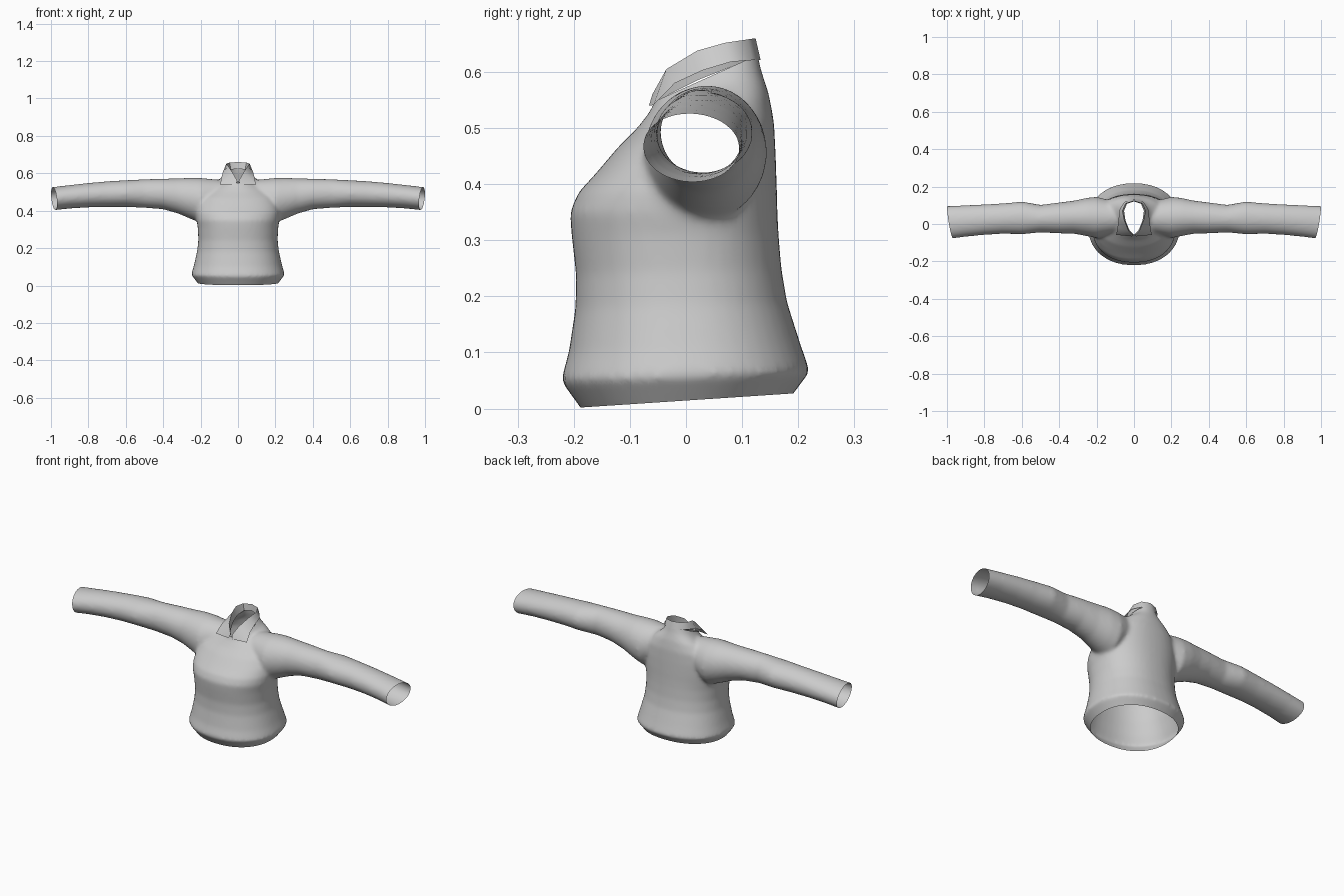
import bpy, bmesh, math
from mathutils import Vector

if "Cube" in bpy.data.objects:
    bpy.data.objects.remove(bpy.data.objects["Cube"])

cloth = bpy.data.materials.new("grey cloth")
cloth.diffuse_color = (0.6, 0.6, 0.6, 1)
cloth.use_nodes = True
cloth.node_tree.nodes["Principled BSDF"].inputs["Base Color"].default_value = cloth.diffuse_color


def loft(bm, rings):
    """Closed tube through rings of points, capped at both ends."""
    loops = [[bm.verts.new(p) for p in r] for r in rings]
    n = len(loops[0])
    for a, b in zip(loops, loops[1:]):
        for i in range(n):
            j = (i + 1) % n
            bm.faces.new((a[i], a[j], b[j], b[i]))
    bm.faces.new(loops[0][::-1])
    bm.faces.new(loops[-1])


def spow(v, e):
    return math.copysign(abs(v) ** e, v)


def make_object(name, bm):
    me = bpy.data.meshes.new(name)
    bm.to_mesh(me)
    bm.free()
    me.materials.append(cloth)
    ob = bpy.data.objects.new(name, me)
    bpy.context.collection.objects.link(ob)
    return ob


ANGLES = [2 * math.pi * i / 48 for i in range(48)]
bm = bmesh.new()

# Torso: half width, front y, front z, back y, back z
torso = [
    (.20, -.172, -.02, .176, .005), (.215, -.187, 0, .19, .025),
    (.250, -.223, .05, .221, .066), (.236, -.209, .10, .204, .115),
    (.218, -.197, .18, .18, .19), (.212, -.196, .24, .17, .25),
    (.215, -.204, .31, .165, .31), (.222, -.207, .35, .163, .35),
    (.225, -.192, .385, .162, .39), (.22, -.16, .42, .16, .45),
    (.20, -.122, .465, .157, .51), (.15, -.087, .50, .148, .56),
    (.09, -.06, .535, .135, .60), (.064, -.054, .56, .126, .64),
    (.05, -.05, .61, .12, .70)]
rings = []
for hx, yf, zf, yb, zb in torso:
    ring = []
    for a in ANGLES:
        c, s = spow(math.cos(a), .9), spow(math.sin(a), .9)
        t = (s + 1) / 2
        ring.append((hx * c, yf + (yb - yf) * t, zf + (zb - zf) * t))
    rings.append(ring)
loft(bm, rings)

# Sleeves: x, front y, back y, bottom z, top z
sleeve = [
    (.10, -.05, .12, .39, .565), (.20, -.075, .145, .335, .575),
    (.25, -.065, .14, .355, .576), (.32, -.052, .125, .385, .573),
    (.40, -.05, .115, .408, .571), (.50, -.045, .102, .416, .568),
    (.60, -.055, .12, .42, .563), (.70, -.052, .11, .42, .557),
    (.80, -.058, .105, .418, .548), (.90, -.068, .10, .412, .537),
    (1.0, -.081, .096, .401, .525), (1.06, -.086, .094, .396, .519)]
for side in (1, -1):
    rings = []
    for x, yf, yb, zb, zt in sleeve:
        rings.append([(side * x, (yf + yb) / 2 + (yb - yf) / 2 * math.cos(a),
                       (zb + zt) / 2 + (zt - zb) / 2 * math.sin(a)) for a in ANGLES])
    loft(bm, rings)
bmesh.ops.recalc_face_normals(bm, faces=bm.faces)
shirt = make_object("shirt_body", bm)

# Fuse torso and sleeves into one soft skin
mod = shirt.modifiers.new("fuse", 'REMESH')
mod.mode = 'VOXEL'
mod.voxel_size = 0.009
mod = shirt.modifiers.new("soften", 'SMOOTH')
mod.factor = 0.5
mod.iterations = 8
bpy.context.view_layer.objects.active = shirt
shirt.select_set(True)
for m in list(shirt.modifiers):
    bpy.ops.object.modifier_apply(modifier=m.name)

# Trim open hem, cuffs and neck
bm = bmesh.new()
bm.from_mesh(shirt.data)
cuts = [((0, -.187, .002), (0, .025, -.377)),
        ((.983, .0075, .465), (1, -.17, -.12)),
        ((-.983, .0075, .465), (-1, -.17, -.12)),
        ((0, -.055, .548), (0, -.45, 1))]
for i, (co, no) in enumerate(cuts):
    geom = bm.verts[:] + bm.edges[:] + bm.faces[:]
    if i == 3:
        # keep the neck cut local to the collar
        vs = {v for v in bm.verts if abs(v.co.x) < .09 and v.co.z > .5}
        geom = list(vs) + [e for e in bm.edges if set(e.verts) <= vs] \
            + [f for f in bm.faces if set(f.verts) <= vs]
    bmesh.ops.bisect_plane(bm, geom=geom, plane_co=co,
                           plane_no=Vector(no).normalized(), clear_outer=True)
bm.to_mesh(shirt.data)
bm.free()

# Collar: inner foot, folded top edge and outer edge, front to back on one side
inner = [(.003, -.054, .545), (.026, -.03, .56), (.046, .02, .585),
         (.053, .07, .605), (.038, .108, .62), (0, .121, .625)]
top = [(.004, -.060, .560), (.030, -.035, .605), (.052, .02, .638),
       (.062, .07, .652), (.045, .110, .658), (0, .124, .66)]
outer = [(.095, -.058, .541), (.088, -.02, .580), (.082, .03, .603),
         (.076, .08, .618), (.050, .118, .621), (0, .133, .621)]
bm = bmesh.new()
for side in (1, -1):
    rows = [[bm.verts.new((side * x, y, z)) for x, y, z in r] for r in (inner, top, outer)]
    # front edge of the flap dips to a point beside the opening
    dip = bm.verts.new((side * .012, -.066, .540))
    bm.faces.new((rows[1][0], dip, rows[1][1]))
    bm.faces.new((dip, rows[2][0], rows[1][1]))
    bm.faces.new((rows[1][1], rows[2][0], rows[2][1]))
    for k, (a, b) in enumerate(zip(rows, rows[1:])):
        for i in range(k, len(a) - 1):
            bm.faces.new((a[i], a[i + 1], b[i + 1], b[i]))
bmesh.ops.remove_doubles(bm, verts=bm.verts, dist=.0005)
bmesh.ops.recalc_face_normals(bm, faces=bm.faces)
collar = make_object("collar", bm)

# Smooth shading with crisp folds
for ob in (shirt, collar):
    bpy.ops.object.select_all(action='DESELECT')
    ob.select_set(True)
    bpy.context.view_layer.objects.active = ob
    bpy.ops.object.shade_smooth_by_angle(angle=math.radians(45))
